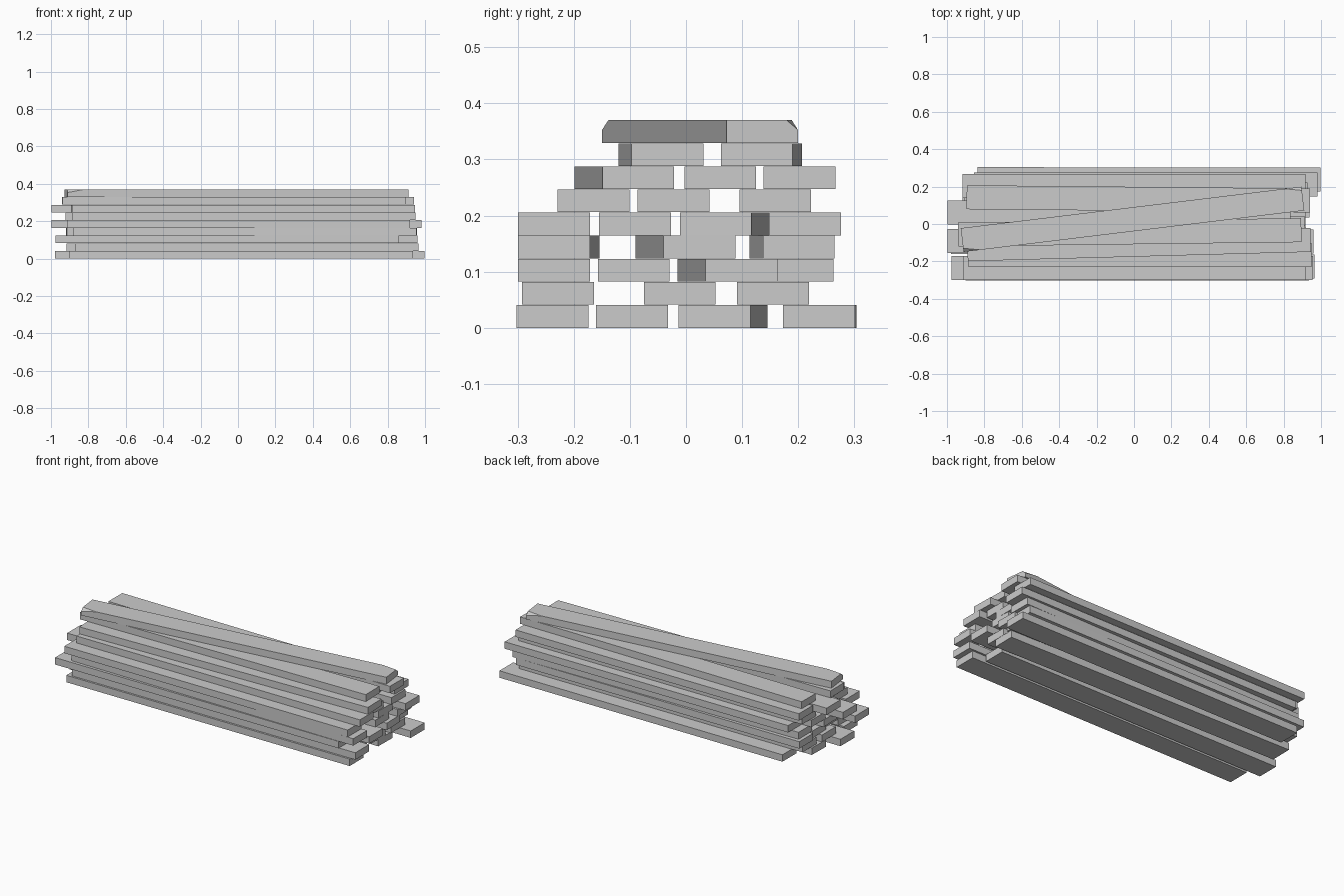
import bpy, bmesh, math
from mathutils import Vector, Matrix

if "Cube" in bpy.data.objects:
    bpy.data.objects.remove(bpy.data.objects["Cube"])

L, W, T, PITCH = 1.835, 0.128, 0.0405, 0.0412


def plank(name, x, y, z, angle, chipped=False):
    bm = bmesh.new()
    bmesh.ops.create_cube(bm, size=1, matrix=Matrix.Diagonal((L, W, T, 1)))
    if chipped:
        # slice off two opposite top corners
        for s in (-1, 1):
            corner = Vector((s * L / 2, s * W / 2, T / 2))
            normal = Vector((s / 0.09, s / 0.02, 1 / 0.017))
            co = corner - Vector((s * 0.09, 0, 0))
            geom = bm.verts[:] + bm.edges[:] + bm.faces[:]
            bmesh.ops.bisect_plane(bm, geom=geom, plane_co=co,
                                   plane_no=normal.normalized(), clear_outer=True)
            bmesh.ops.holes_fill(bm, edges=[e for e in bm.edges if e.is_boundary])
        bmesh.ops.recalc_face_normals(bm, faces=bm.faces[:])
    me = bpy.data.meshes.new(name)
    bm.to_mesh(me)
    bm.free()
    ob = bpy.data.objects.new(name, me)
    ob.location = (x, y, z)
    ob.rotation_euler.z = angle
    bpy.context.collection.objects.link(ob)


# layers from the ground up: (near edge y at right end, y shift at left end, centre x)
layers = [
    [(-0.302, 0, 0.017), (-0.160, 0, -0.06), (-0.013, 0.030, 0.0), (0.173, 0.003, 0.08)],
    [(-0.292, 0, 0.047), (-0.075, 0, 0.0), (0.091, 0, 0.01)],
    [(-0.299, 0, -0.058), (-0.157, 0, 0.042), (0.035, -0.050, 0.02), (0.135, 0, 0.0)],
    [(-0.299, 0.017, 0.038), (-0.040, -0.050, 0.0), (0.137, -0.024, 0.02)],
    [(-0.299, 0, 0.002), (-0.155, 0, -0.08), (-0.011, 0.033, 0.0), (0.148, 0, 0.063)],
    [(-0.229, 0, 0.032), (-0.086, 0, -0.005), (0.095, 0, 0.01)],
    [(-0.149, -0.050, 0.027), (-0.003, 0, -0.08), (0.138, 0, 0.0)],
    [(-0.097, -0.023, -0.023), (0.062, 0.017, 0.023)],
]

for i, row in enumerate(layers):
    for j, (y, shift, x) in enumerate(row):
        plank(f"plank_layer{i + 1}_{j + 1}", x, y + W / 2 + shift / 2,
              i * PITCH + T / 2, -math.atan2(shift, L))

# loose plank lying askew on top
plank("top_plank", -0.008, 0.025, 8 * PITCH + T / 2, 0.121, chipped=True)
